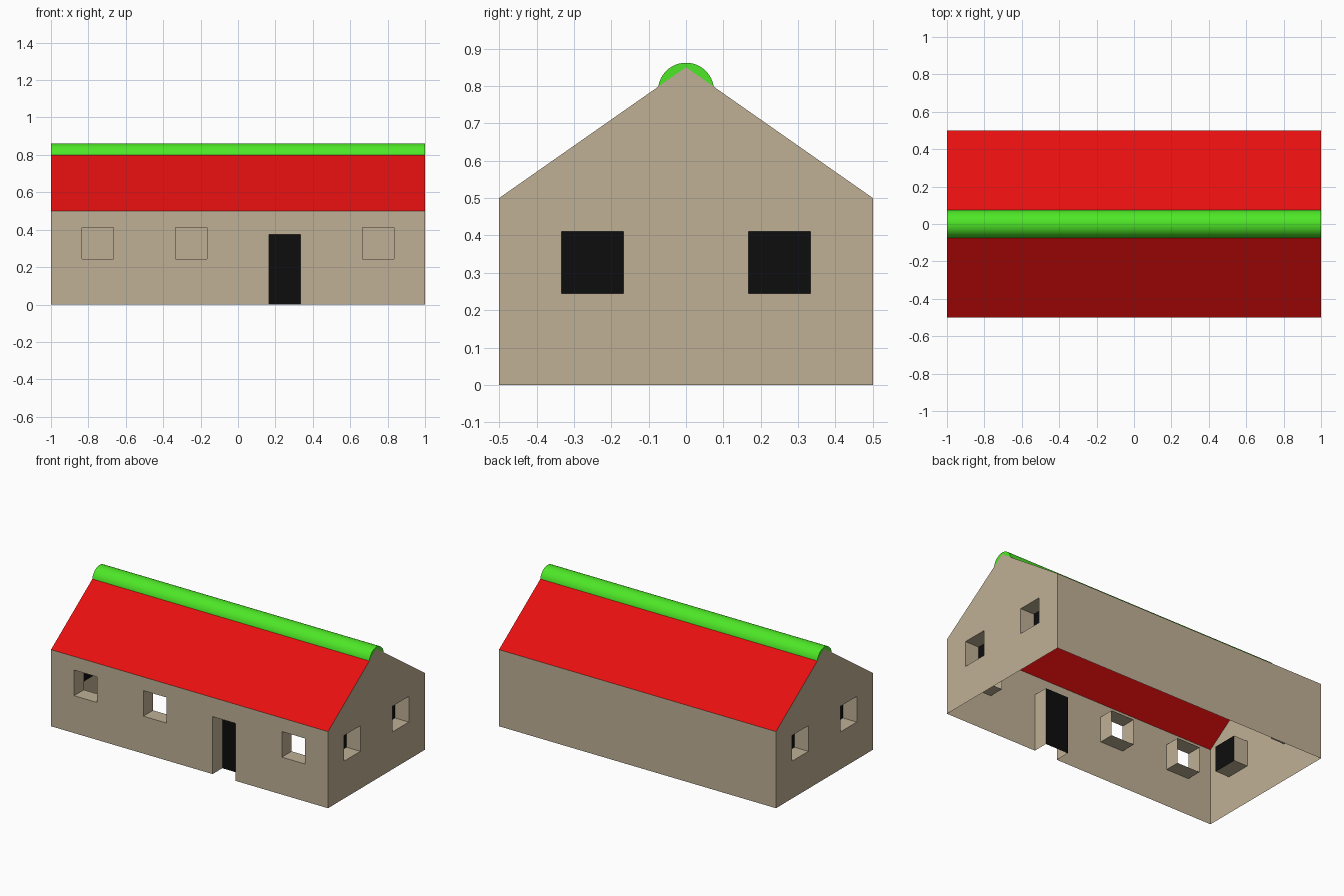
import bpy, bmesh
from math import asin, cos, sin, pi
from mathutils import Vector

if "Cube" in bpy.data.objects:
    bpy.data.objects.remove(bpy.data.objects["Cube"], do_unlink=True)

HALF_L, HALF_W, EAVE, PEAK, DEPTH = 1.0, 0.5, 0.5, 0.85, 0.1
SILL, HEAD, DOOR_TOP, BAY = 0.244, 0.411, 0.375, 1 / 6
UP = Vector((0, 0, 1))


def material(name, rgb):
    mat = bpy.data.materials.new(name)
    mat.use_nodes = True
    mat.diffuse_color = (*rgb, 1)
    mat.node_tree.nodes["Principled BSDF"].inputs["Base Color"].default_value = (*rgb, 1)
    return mat


stone = material("tan_wall", (0.521, 0.434, 0.301))
black = material("black", (0.004, 0.004, 0.004))
red = material("red_roof", (0.90, 0.0055, 0.0055))
green = material("green_ridge", (0.076, 0.80, 0.02))


def build(name, polygons, mat):
    """Make one mesh object from a list of polygons."""
    bm = bmesh.new()
    for points in polygons:
        bm.faces.new([bm.verts.new(p) for p in points])
    bmesh.ops.remove_doubles(bm, verts=bm.verts, dist=1e-5)
    mesh = bpy.data.meshes.new(name)
    bm.to_mesh(mesh)
    bm.free()
    mesh.materials.append(mat)
    obj = bpy.data.objects.new(name, mesh)
    bpy.context.collection.objects.link(obj)
    return obj


def wall(name, along, offset, half, holes=(), gable=False):
    """Thin wall with recessed openings; holes are (u0, u1, z0, z1, panel name)."""
    out = along.cross(UP)

    def at(u, z, inset=0.0):
        return along * u + UP * z + out * (offset - inset)

    # wall surface, cut on the opening edges
    us = sorted({-half, half, *[u for h in holes for u in h[:2]]})
    zs = sorted({0, EAVE, *[z for h in holes for z in h[2:4]]})
    polygons = []
    for u0, u1 in zip(us, us[1:]):
        for z0, z1 in zip(zs, zs[1:]):
            u, z = (u0 + u1) / 2, (z0 + z1) / 2
            if not any(h[0] < u < h[1] and h[2] < z < h[3] for h in holes):
                polygons.append([at(u0, z0), at(u1, z0), at(u1, z1), at(u0, z1)])
    if gable:
        polygons.append([at(u, EAVE) for u in us] + [at(0, PEAK)])

    # recess sides and the dark panel at the inner end
    for u0, u1, z0, z1, panel in holes:
        corners = [(u0, z0), (u1, z0), (u1, z1), (u0, z1)]
        for i, a in enumerate(corners):
            b = corners[(i + 1) % 4]
            if a[1] or b[1]:
                polygons.append([at(*a), at(*b), at(*b, DEPTH), at(*a, DEPTH)])
        if panel:
            build(panel, [[at(*c, DEPTH) for c in corners]], black)
    build(name, polygons, stone)


# walls
X, Y = Vector((1, 0, 0)), Vector((0, 1, 0))
front_holes = [(n * BAY, (n + 1) * BAY, SILL, HEAD, None) for n in (-5, -2, 4)]
front_holes.append((BAY, 2 * BAY, 0, DOOR_TOP, "door"))
wall("front_wall", X, HALF_W, HALF_L, front_holes)
wall("back_wall", -X, HALF_W, HALF_L)
for side, along in (("left", Y), ("right", -Y)):
    holes = [(n * BAY, (n + 1) * BAY, SILL, HEAD, side + "_window_pane") for n in (-2, 1)]
    wall(side + "_gable_wall", along, HALF_L, HALF_W, holes, gable=True)

# roof slopes
for side, s in (("front", -1), ("back", 1)):
    build(side + "_roof_slope", [[(s * HALF_L, s * HALF_W, EAVE), (-s * HALF_L, s * HALF_W, EAVE),
                                  (-s * HALF_L, 0, PEAK), (s * HALF_L, 0, PEAK)][::-s]
                                 if s < 0 else
                                 [(HALF_L, HALF_W, EAVE), (-HALF_L, HALF_W, EAVE),
                                  (-HALF_L, 0, PEAK), (HALF_L, 0, PEAK)]], red)

# round ridge cap, with its crescent ends above the roof
RADIUS, CENTRE, STEPS = 0.075, 0.787, 24
start = asin((0.7985 - CENTRE) / RADIUS)
arc = []
for i in range(STEPS + 1):
    a = start + (pi - 2 * start) * i / STEPS
    arc.append((RADIUS * cos(a), CENTRE + RADIUS * sin(a)))
polygons = []
for (y0, z0), (y1, z1) in zip(arc, arc[1:]):
    polygons.append([(HALF_L, y0, z0), (HALF_L, y1, z1), (-HALF_L, y1, z1), (-HALF_L, y0, z0)])
    # end strip between the arc and the roof line
    r0, r1 = [PEAK - abs(y) * (PEAK - EAVE) / HALF_W for y in (y0, y1)]
    strip = [(y0, r0), (y0, z0), (y1, z1), (y1, r1)]
    polygons.append([(HALF_L, *p) for p in strip])
    polygons.append([(-HALF_L, *p) for p in reversed(strip)])
ridge = build("ridge_cap", polygons, green)
bpy.context.view_layer.objects.active = ridge
ridge.select_set(True)
bpy.ops.object.shade_smooth_by_angle(angle=0.6)
